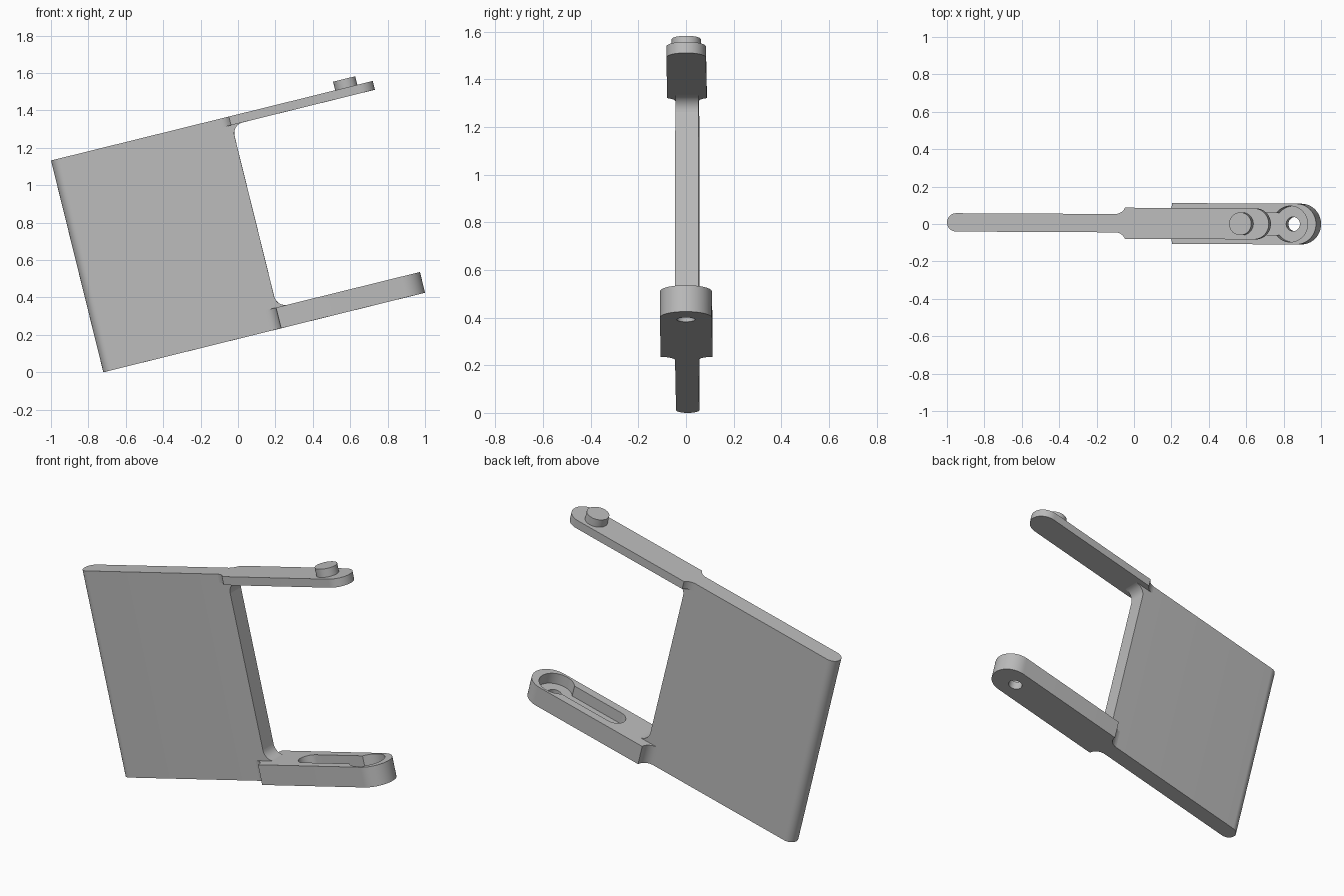
import bpy, bmesh
from math import sin, cos, pi, asin, sqrt, radians
from mathutils import Matrix, Vector

if "Cube" in bpy.data.objects:
    bpy.data.objects.remove(bpy.data.objects["Cube"])

grey = bpy.data.materials.new("grey")
grey.use_nodes = True
grey.diffuse_color = (0.5, 0.5, 0.5, 1)
grey.node_tree.nodes["Principled BSDF"].inputs["Base Color"].default_value = (0.5, 0.5, 0.5, 1)

# The whole clip leans back: parts are laid out upright, then tilted
TILT = (Matrix.Translation((-0.72, 0.0075, 0))
        @ Matrix.Rotation(-0.005, 4, 'Z') @ Matrix.Rotation(radians(-13.88), 4, 'Y'))

LENGTH, HEIGHT = 1.772, 1.166
PLATE_END, PLATE_HALF = 0.984, 0.049
FILLET = 0.06
PIN_U = 1.63


def arc(cx, cy, r, a0, a1, n=20):
    return [(cx + r * cos(a0 + (a1 - a0) * i / n),
             cy + r * sin(a0 + (a1 - a0) * i / n)) for i in range(n + 1)]


def extrude(name, outline, low, high, along='z'):
    """Prism from a 2D outline, raised along z or across y."""
    bm = bmesh.new()
    if along == 'z':
        verts = [bm.verts.new((a, b, low)) for a, b in outline]
        move = Vector((0, 0, high - low))
    else:
        verts = [bm.verts.new((a, low, b)) for a, b in outline]
        move = Vector((0, high - low, 0))
    face = bm.faces.new(verts)
    top = bmesh.ops.extrude_face_region(bm, geom=[face])["geom"]
    bmesh.ops.translate(bm, vec=move, verts=[v for v in top if isinstance(v, bmesh.types.BMVert)])
    bmesh.ops.recalc_face_normals(bm, faces=bm.faces)
    bmesh.ops.transform(bm, matrix=TILT, verts=bm.verts)
    mesh = bpy.data.meshes.new(name)
    bm.to_mesh(mesh)
    bm.free()
    mesh.materials.append(grey)
    obj = bpy.data.objects.new(name, mesh)
    bpy.context.collection.objects.link(obj)
    return obj


def select(obj):
    bpy.ops.object.select_all(action='DESELECT')
    obj.select_set(True)
    bpy.context.view_layer.objects.active = obj


def cut(obj, cutter):
    mod = obj.modifiers.new("cut", 'BOOLEAN')
    mod.operation, mod.solver, mod.object = 'DIFFERENCE', 'EXACT', cutter
    select(obj)
    bpy.ops.object.modifier_apply(modifier=mod.name)
    bpy.data.objects.remove(cutter)


def arm_outline(half):
    """Arm seen from above: flared root, straight sides, round tip."""
    rise = half - PLATE_HALF
    sweep = asin(min(1, sqrt(max(0, 1 - (1 - rise / FILLET) ** 2))))
    start = PLATE_END - 0.004 - FILLET * sin(sweep)
    flare = arc(start, -PLATE_HALF - FILLET, FILLET, pi / 2, pi / 2 - sweep, 8)
    tip = arc(LENGTH - half, 0, half, -pi / 2, pi / 2, 32)
    return flare + tip + [(u, -y) for u, y in reversed(flare)]


# Plate with a rounded outer edge
plate = extrude("plate", arc(PLATE_HALF, 0, PLATE_HALF, pi / 2, 3 * pi / 2)
                + [(PLATE_END, -PLATE_HALF), (PLATE_END, PLATE_HALF)], 0, HEIGHT)

# Arms
upper_z, lower_z = 1.118, 0.114
upper_arm = extrude("upper_arm", arm_outline(0.083), upper_z, HEIGHT)
lower_arm = extrude("lower_arm", arm_outline(0.109), 0, lower_z)

# Inner corner fillets between plate and arms
fillets = []
for name, z, d in (("upper_fillet", upper_z, -1), ("lower_fillet", lower_z, 1)):
    curve = arc(PLATE_END + FILLET, z + d * FILLET, FILLET, pi, pi + d * pi / 2, 10)
    outline = curve + [(PLATE_END + FILLET, z - d * 0.01), (PLATE_END - 0.01, z - d * 0.01),
                       (PLATE_END - 0.01, z + d * FILLET)]
    fillets.append(extrude(name, outline, -PLATE_HALF, PLATE_HALF, 'y'))

# Locking pin on the upper arm
pin = extrude("pin", arc(PIN_U - 0.004, 0, 0.061, 0, 2 * pi, 40)[:-1], HEIGHT - 0.01, 1.213)

# Keyhole pocket and through hole in the lower arm
pocket_r, slot_r = 0.096, 0.06
b = pi - asin(slot_r / pocket_r)
keyhole = arc(PIN_U, 0, pocket_r, -b, b, 40) + arc(1.243, 0, slot_r, pi / 2, 3 * pi / 2)
cut(lower_arm, extrude("pocket_cutter", keyhole, 0.05, 0.2))
cut(lower_arm, extrude("hole_cutter", arc(PIN_U, 0, 0.038, 0, 2 * pi, 32)[:-1], -0.1, 0.2))

for obj in [plate, upper_arm, lower_arm, pin] + fillets:
    select(obj)
    bpy.ops.object.shade_smooth_by_angle(angle=radians(30))
